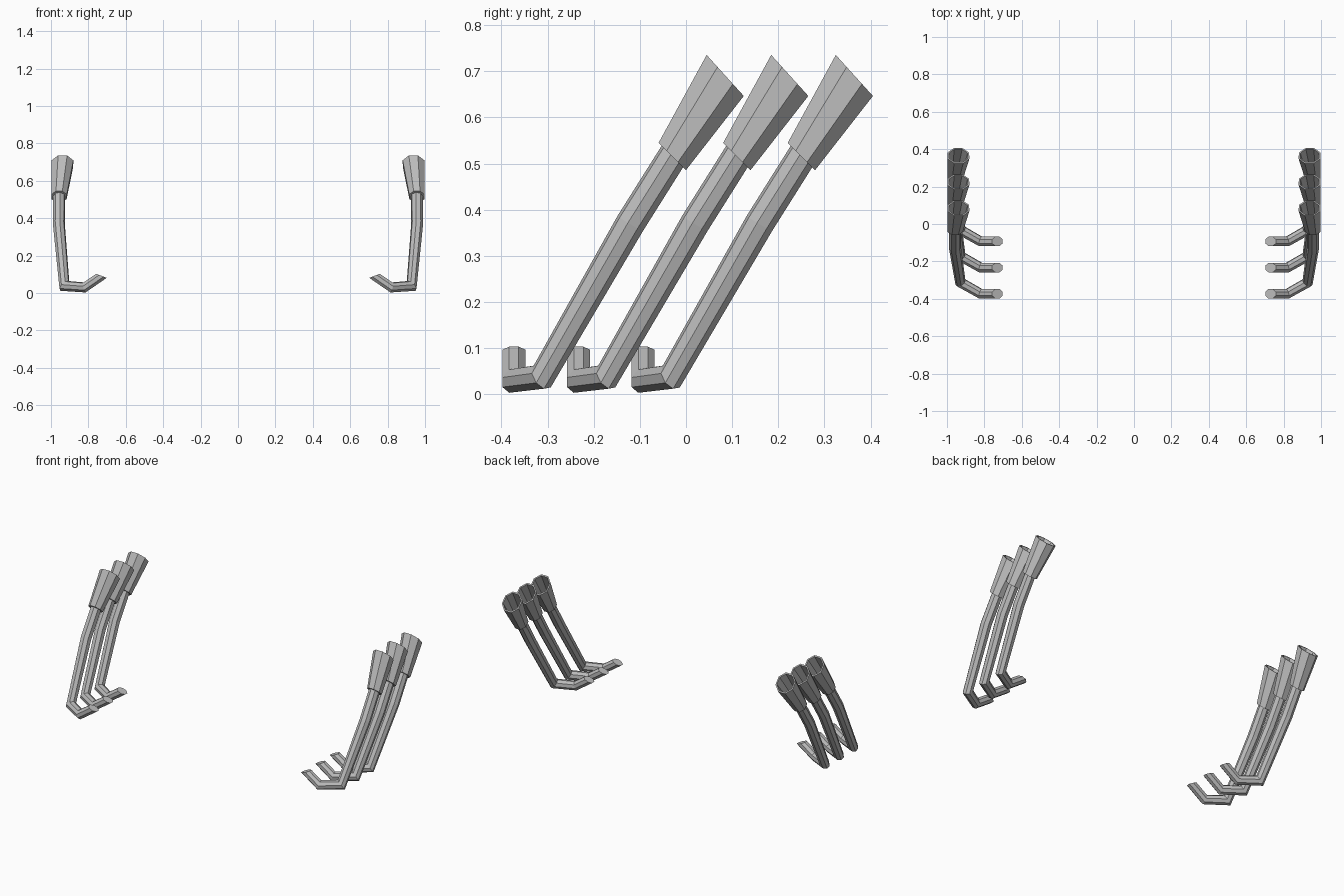
import bpy, bmesh, math
from mathutils import Vector

cube = bpy.data.objects.get("Cube")
if cube:
    bpy.data.objects.remove(cube, do_unlink=True)

SIDES = 8
PITCH = 0.14

steel = bpy.data.materials.new("grey_steel")
steel.use_nodes = True
GREY = (0.5, 0.5, 0.5, 1)
steel.diffuse_color = GREY
steel.node_tree.nodes["Principled BSDF"].inputs["Base Color"].default_value = GREY


def sweep(name, path, radii, normals, ref):
    """Slide an octagon along a path, cutting it at each plane; radius is to the flats."""
    def onto_plane(v, c, d, n):
        return v + d * ((c - v).dot(n) / d.dot(n))

    axis = (path[1] - path[0]).normalized()
    u = (ref - axis * ref.dot(axis)).normalized()
    w = axis.cross(u)
    r = radii[0] / math.cos(math.pi / SIDES)
    ring = []
    for i in range(SIDES):
        a = 2 * math.pi * (i + 0.5) / SIDES
        v = path[0] + (u * math.cos(a) + w * math.sin(a)) * r
        ring.append(onto_plane(v, path[0], axis, normals[0]))
    rings = [ring]
    for k in range(1, len(path)):
        step = path[k] - path[k - 1]
        if step.length > 1e-6:
            ring = [onto_plane(v, path[k], step.normalized(), normals[k]) for v in ring]
        ratio = radii[k] / radii[k - 1]
        ring = [path[k] + (v - path[k]) * ratio for v in ring]
        rings.append(ring)

    bm = bmesh.new()
    loops = [[bm.verts.new(v) for v in rg] for rg in rings]
    for a, b in zip(loops, loops[1:]):
        for i in range(SIDES):
            j = (i + 1) % SIDES
            bm.faces.new((a[i], a[j], b[j], b[i]))
    bm.faces.new(loops[0])
    bm.faces.new(loops[-1])
    bmesh.ops.recalc_face_normals(bm, faces=bm.faces)
    mesh = bpy.data.meshes.new(name)
    bm.to_mesh(mesh)
    bm.free()
    mesh.materials.append(steel)
    bpy.context.collection.objects.link(bpy.data.objects.new(name, mesh))


def mitres(path, first, last):
    """Cut planes that halve the angle at every bend."""
    dirs = [(b - a).normalized() for a, b in zip(path, path[1:])]
    return [first] + [(a + b).normalized() for a, b in zip(dirs, dirs[1:])] + [last]


for side, s in (("left", 1), ("right", -1)):
    for row in range(3):
        def pt(x, y, z):
            return Vector((s * x, y + row * PITCH, z))

        label = f"{side}_{('front', 'middle', 'rear')[row]}"
        horn_base, horn_top = pt(0.957, -0.03, 0.515), pt(0.939, 0.085, 0.691)
        base_cut = Vector((0, 1, 1)).normalized()
        top_cut = Vector((0, 0.74, 0.67)).normalized()

        # Bent exhaust pipe, from the slanted inner tip up into the horn
        path = [pt(0.73, -0.373, 0.092), pt(0.82, -0.373, 0.03),
                pt(0.928, -0.312, 0.038), pt(0.958, -0.121, 0.37),
                horn_base.lerp(horn_top, 0.06)]
        tip_cut = Vector((s * 0.36, 0, -0.93)).normalized()
        sweep(label + "_pipe", path, [0.025, 0.025, 0.026, 0.03, 0.03],
              mitres(path, tip_cut, base_cut), Vector((0, 1, 0)))

        # Flared hollow horn with a thin rim
        sweep(label + "_horn",
              [horn_base, horn_top, horn_top, horn_base.lerp(horn_top, 0.1)],
              [0.041, 0.058, 0.05, 0.036],
              [base_cut, top_cut, top_cut, base_cut], Vector((1, 0, 0)))
